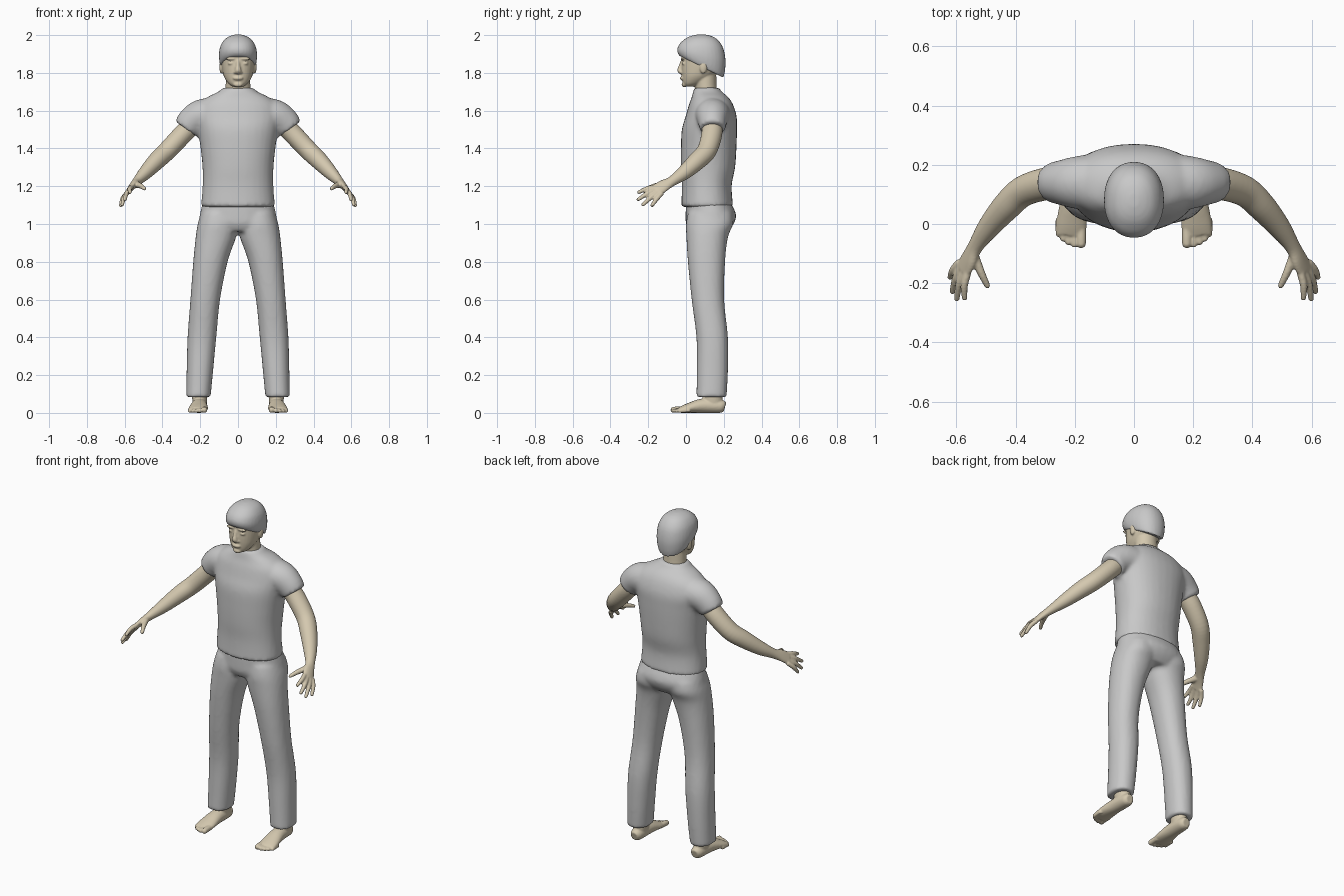
import bpy, bmesh, math
from mathutils import Vector, Matrix

cube = bpy.data.objects.get("Cube")
if cube:
    bpy.data.objects.remove(cube, do_unlink=True)


def material(name, rgb):
    m = bpy.data.materials.new(name)
    m.use_nodes = True
    m.diffuse_color = (*rgb, 1)
    bsdf = next(n for n in m.node_tree.nodes if n.type == 'BSDF_PRINCIPLED')
    bsdf.inputs["Base Color"].default_value = (*rgb, 1)
    return m


GREY = material("light_grey", (0.58, 0.58, 0.58))
SKIN = material("beige_skin", (0.66, 0.58, 0.43))
SIDES = 32


def smooth_path(rows, steps=5):
    """Catmull-Rom interpolation of rows of numbers."""
    rows = [list(r) for r in rows]
    out = []
    for i in range(len(rows) - 1):
        a, b, c, d = (rows[max(i - 1, 0)], rows[i], rows[i + 1],
                      rows[min(i + 2, len(rows) - 1)])
        for k in range(steps):
            t = k / steps
            out.append([q + 0.5 * t * (r - p + t * (2 * p - 5 * q + 4 * r - s + t * (3 * (q - r) + s - p)))
                        for p, q, r, s in zip(a, b, c, d)])
    return out + [rows[-1]]


def skin_rings(bm, rings):
    loops = [[bm.verts.new(p) for p in ring] for ring in rings]
    for lo, hi in zip(loops, loops[1:]):
        for i in range(SIDES):
            j = (i + 1) % SIDES
            bm.faces.new((lo[i], lo[j], hi[j], hi[i]))
    bm.faces.new(loops[0])
    bm.faces.new(loops[-1])


def unit_ring(power):
    for i in range(SIDES):
        a = 2 * math.pi * i / SIDES
        c, s = math.cos(a), math.sin(a)
        yield (math.copysign(abs(c) ** (2 / power), c),
               math.copysign(abs(s) ** (2 / power), s))


def stack(bm, rows, side=1, power=2.2):
    """Level rings: z, x min, x max, y min, y max, slope."""
    rings = []
    for z, x0, x1, y0, y1, tilt in smooth_path([(*r, 0)[:6] for r in rows]):
        rings.append([(side * ((x0 + x1) + c * (x1 - x0)) / 2,
                       ((y0 + y1) + s * (y1 - y0)) / 2,
                       z - tilt * s * (y1 - y0) / 2) for c, s in unit_ring(power)])
    skin_rings(bm, rings)


def tube(bm, rows, side=1, hint=(0, 0, 1), round_end=False):
    """Rings square to a path: x, y, z, half width, half thickness."""
    rows = smooth_path(rows)
    pts = [Vector(r[:3]) for r in rows]
    rings = []
    for i, r in enumerate(rows):
        t = (pts[min(i + 1, len(pts) - 1)] - pts[max(i - 1, 0)]).normalized()
        u = t.cross(Vector(hint)).normalized()
        v = u.cross(t)
        ring = [pts[i] + u * c * r[3] + v * s * r[4] for c, s in unit_ring(2)]
        rings.append([(side * p.x, p.y, p.z) for p in ring])
    skin_rings(bm, rings)
    if round_end:
        blob(bm, pts[-1], [rows[-1][4]] * 3, side)


def blob(bm, at, size, side=1):
    m = Matrix.Translation((side * at[0], at[1], at[2])) @ Matrix.Diagonal((*size, 1))
    bmesh.ops.create_uvsphere(bm, u_segments=20, v_segments=12, radius=1, matrix=m)


def finish(bm, name, mat, voxel, passes):
    """Fuse the overlapping volumes of a part into one smooth skin."""
    bmesh.ops.recalc_face_normals(bm, faces=bm.faces)
    me = bpy.data.meshes.new(name)
    bm.to_mesh(me)
    bm.free()
    me.materials.append(mat)
    ob = bpy.data.objects.new(name, me)
    bpy.context.collection.objects.link(ob)
    rm = ob.modifiers.new("fuse", 'REMESH')
    rm.mode = 'VOXEL'
    rm.voxel_size = voxel
    rm.use_smooth_shade = True
    sm = ob.modifiers.new("soften", 'SMOOTH')
    sm.factor = 0.5
    sm.iterations = passes
    for p in me.polygons:
        p.use_smooth = True


def centred(*rows):
    return [(r[0], -r[1], *r[1:]) for r in rows]


# Shirt: torso, sleeves
bm = bmesh.new()
stack(bm, centred((1.09, .197, -.025, .25), (1.2, .187, -.022, .242), (1.3, .188, -.027, .26),
                  (1.4, .198, -.027, .267), (1.5, .213, -.022, .27), (1.57, .225, -.002, .268),
                  (1.63, .21, .015, .25), (1.67, .165, .03, .225), (1.7, .105, .037, .19),
                  (1.722, .078, .045, .175)))
for s in (1, -1):
    tube(bm, [(.1, .14, 1.58, .1, .09), (.19, .14, 1.573, .09, .088),
              (.245, .14, 1.54, .076, .08), (.275, .14, 1.503, .067, .07)], s, (0, 0.01, 1))
finish(bm, "shirt", GREY, .011, 5)

# Trousers: hips, legs
bm = bmesh.new()
stack(bm, centred((1.12, .186, .0, .235), (1.05, .202, -.002, .265), (1.0, .207, 0, .252),
                  (.96, .17, .02, .22)))
for s in (1, -1):
    stack(bm, [(1.06, .0, .195, .01, .245), (1.0, -.002, .213, 0, .25), (.93, .01, .224, .002, .222),
               (.8, .055, .237, .01, .207), (.6, .095, .252, .03, .202), (.4, .115, .267, .055, .222),
               (.22, .132, .272, .057, .222), (.083, .145, .275, .055, .215)], s)
finish(bm, "trousers", GREY, .011, 4)

# Head: skull, neck, nose, brow, lips, ears
bm = bmesh.new()
stack(bm, centred((1.728, .03, -.005, .045), (1.745, .052, -.016, .085), (1.78, .074, -.021, .14),
                  (1.82, .084, -.024, .18), (1.87, .089, -.023, .195), (1.92, .088, -.025, .19),
                  (1.96, .068, 0, .165), (1.985, .03, .04, .12)))
tube(bm, [(0, .12, 1.6, .085, .075), (0, .108, 1.69, .068, .058), (0, .1, 1.8, .064, .06)], 1, (0, 1, 0))
tube(bm, [(0, -.018, 1.865, .009, .01), (0, -.027, 1.835, .011, .012),
          (0, -.033, 1.812, .017, .013), (0, -.02, 1.8, .016, .01)], 1, (0, 1, 0))
blob(bm, (0, -.02, 1.772), (.027, .012, .011))
blob(bm, (0, -.008, 1.738), (.026, .016, .014))
for s in (1, -1):
    blob(bm, (.036, -.017, 1.875), (.03, .01, .008), s)
    blob(bm, (.036, -.012, 1.85), (.018, .01, .008), s)
    blob(bm, (.012, -.024, 1.803), (.011, .012, .008), s)
    blob(bm, (.088, .092, 1.83), (.011, .02, .034), s)
finish(bm, "head", SKIN, .005, 3)

# Hair cap, lower at the back
bm = bmesh.new()
stack(bm, centred((1.832, .089, -.034, .198, .5), (1.86, .098, -.044, .207, .36),
                  (1.9, .101, -.046, .209, .22), (1.945, .092, -.032, .196, .1),
                  (1.978, .07, -.004, .168, .03), (1.995, .043, .025, .135, 0),
                  (2.003, .015, .06, .1, 0)))
finish(bm, "hair", GREY, .007, 3)

PALM = (.81, 0, .58)
KNUCKLE = (Vector((.562, -.165, 1.197)), Vector((.588, -.128, 1.163)))
FINGERS = [(.572, -.25, 1.168), (.598, -.253, 1.13), (.613, -.228, 1.102), (.621, -.18, 1.098)]
TOES = [(.178, -.066, .016), (.201, -.068, .012), (.221, -.061, .011), (.239, -.049, .011), (.255, -.034, .01)]

for word, s in (("left", 1), ("right", -1)):
    # Arm: limb, palm, fingers, thumb
    bm = bmesh.new()
    tube(bm, [(.24, .14, 1.53, .054, .052), (.3, .135, 1.467, .055, .052), (.375, .11, 1.388, .052, .05),
              (.43, .06, 1.335, .049, .047), (.49, -.01, 1.272, .039, .037), (.535, -.075, 1.226, .028, .024),
              (.558, -.12, 1.202, .036, .018), (.577, -.155, 1.178, .039, .014)], s, PALM)
    for i, tip in enumerate(FINGERS):
        root, tip = KNUCKLE[0].lerp(KNUCKLE[1], i / 3), Vector(tip)
        mid = root.lerp(tip, .5) + Vector((.006, 0, .004))
        tube(bm, [(*root, .013, .013), (*mid, .0125, .0125), (*tip, .0095, .0095)], s, PALM, True)
    tube(bm, [(.543, -.1, 1.21, .019, .016), (.516, -.165, 1.202, .014, .013),
              (.495, -.208, 1.187, .01, .01)], s, PALM, True)
    finish(bm, word + "_arm", SKIN, .005, 3)

    # Foot: ankle, sole, toes
    bm = bmesh.new()
    tube(bm, [(.205, .14, .17, .045, .05), (.203, .14, .09, .041, .052), (.202, .145, .03, .036, .052)], s, (0, 1, 0))
    tube(bm, [(.202, .206, .03, .022, .026), (.202, .18, .035, .036, .035), (.205, .09, .038, .042, .038),
              (.21, .01, .025, .051, .025), (.213, -.035, .015, .05, .015)], s)
    for x, y, r in TOES:
        tube(bm, [(x, y + .055, r + .003, r, r), (x, y + .02, r + .002, r, r), (x, y, r, r, r)], s, (0, 0, 1), True)
    finish(bm, word + "_foot", SKIN, .005, 2)
